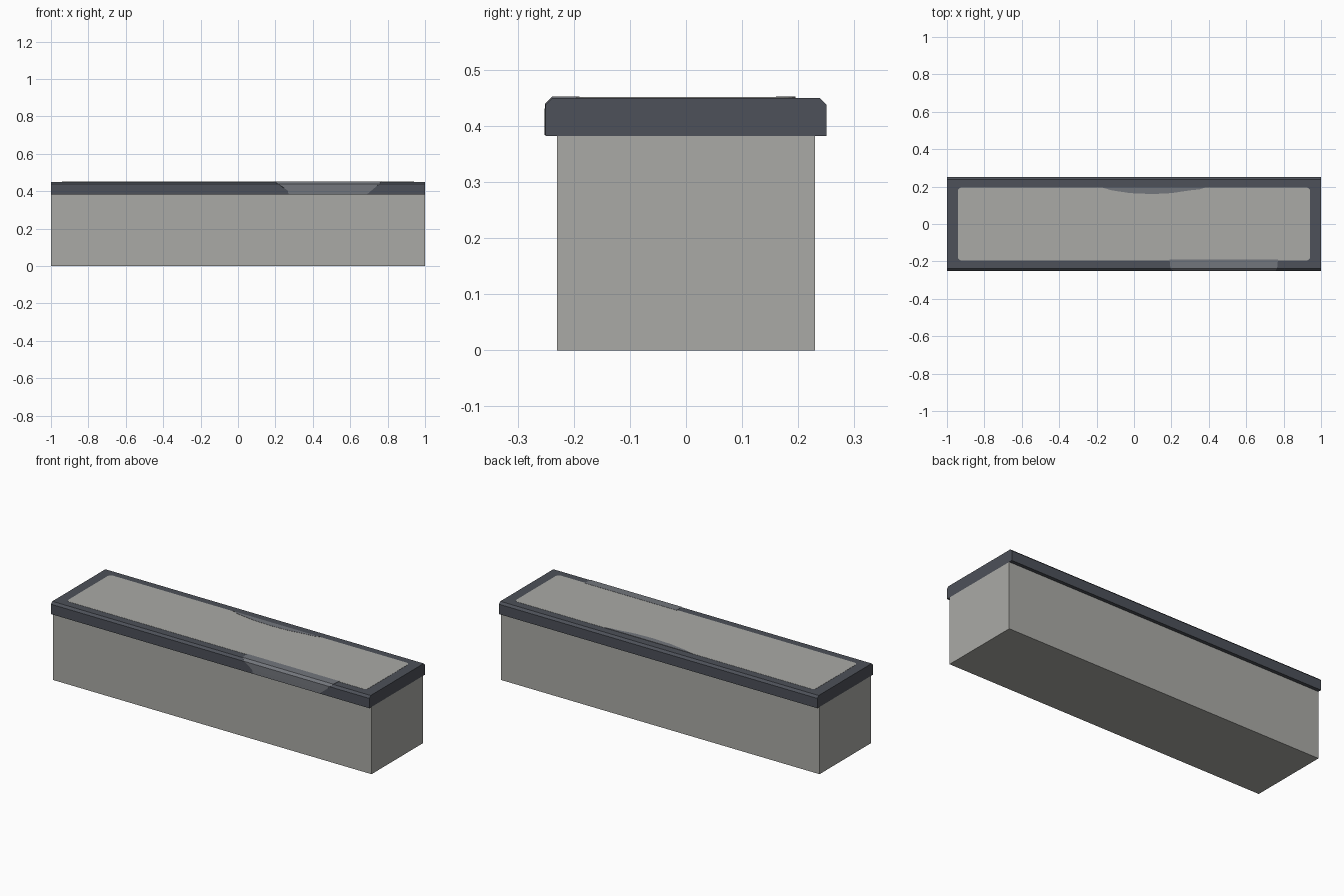
import bpy
import math

cube = bpy.data.objects.get("Cube")
if cube:
    bpy.data.objects.remove(cube, do_unlink=True)


def material(name, rgb):
    mat = bpy.data.materials.new(name)
    mat.use_nodes = True
    mat.diffuse_color = (*rgb, 1)
    mat.node_tree.nodes["Principled BSDF"].inputs["Base Color"].default_value = (*rgb, 1)
    return mat


STONE = material("light_stone", (0.402, 0.402, 0.381))
SLATE = material("dark_slate", (0.074, 0.082, 0.100))
WORN = material("worn_slate", (0.171, 0.181, 0.202))


def add_mesh(name, verts, faces, mat, thickness=0):
    mesh = bpy.data.meshes.new(name)
    mesh.from_pydata(verts, [], faces)
    mesh.materials.append(mat)
    obj = bpy.data.objects.new(name, mesh)
    bpy.context.collection.objects.link(obj)
    if thickness:
        mod = obj.modifiers.new("thickness", "SOLIDIFY")
        mod.thickness = thickness
        mod.offset = 0
    return obj


def extrude_x(name, profile, mat):
    """Sweep a closed (y, z) profile along the full length."""
    n = len(profile)
    verts = [(x, y, z) for x in (-1, 1) for y, z in profile]
    faces = [tuple(reversed(range(n))), tuple(range(n, 2 * n))]
    faces += [(i, (i + 1) % n, (i + 1) % n + n, i + n) for i in range(n)]
    return add_mesh(name, verts, faces, mat)


def top_plate(name, outline, mat, thickness):
    """Thin painted plate on the cap, from a counterclockwise (x, y) outline."""
    verts = [(x, y, TOP) for x, y in outline]
    return add_mesh(name, verts, [tuple(range(len(verts)))], mat, thickness)


TOP, SEAM, EDGE, CHAMFER = 0.45, 0.382, 0.25, 0.012
SHOULDER, RIM = TOP - CHAMFER, EDGE - CHAMFER

# Wall body and overhanging cap, chamfered along the long edges
extrude_x("wall_body", [(-0.23, 0), (0.23, 0), (0.23, SEAM), (-0.23, SEAM)], STONE)
extrude_x("wall_cap", [(-EDGE, SEAM), (EDGE, SEAM), (EDGE, SHOULDER),
                       (RIM, TOP), (-RIM, TOP), (-EDGE, SHOULDER)], SLATE)

# Rounded stone panel inside the dark rim
radius, outline = 0.02, []
for k, (sx, sy) in enumerate([(1, 1), (-1, 1), (-1, -1), (1, -1)]):
    for step in range(5):
        a = (k + step / 4) * math.pi / 2
        outline.append((sx * (0.942 - radius) + radius * math.cos(a),
                        sy * (0.195 - radius) + radius * math.sin(a)))
top_panel = top_plate("top_panel", outline, STONE, 0.002)

# Worn patch at the back edge of the panel
top_plate("back_worn_patch",
          [(0.38, 0.195), (-0.17, 0.195), (-0.12, 0.18), (-0.02, 0.165),
           (0.1, 0.16), (0.2, 0.165), (0.3, 0.18), (0.35, 0.185)], WORN, 0.004)

# Worn patch wrapping over the front edge: rows of (y, z, left x, right x)
rows = [(-0.19, TOP, 0.19, 0.77), (-RIM, TOP, 0.195, 0.765),
        (-EDGE, SHOULDER, 0.215, 0.755), (-EDGE, 0.405, 0.265, 0.715),
        (-EDGE, SEAM + 0.002, 0.27, 0.69)]
verts = [(x, y, z) for y, z, x0, x1 in rows for x in (x0, x1)]
faces = [(i, i + 2, i + 3, i + 1) for i in range(0, 2 * len(rows) - 2, 2)]
add_mesh("front_worn_patch", verts, faces, WORN, 0.004)
